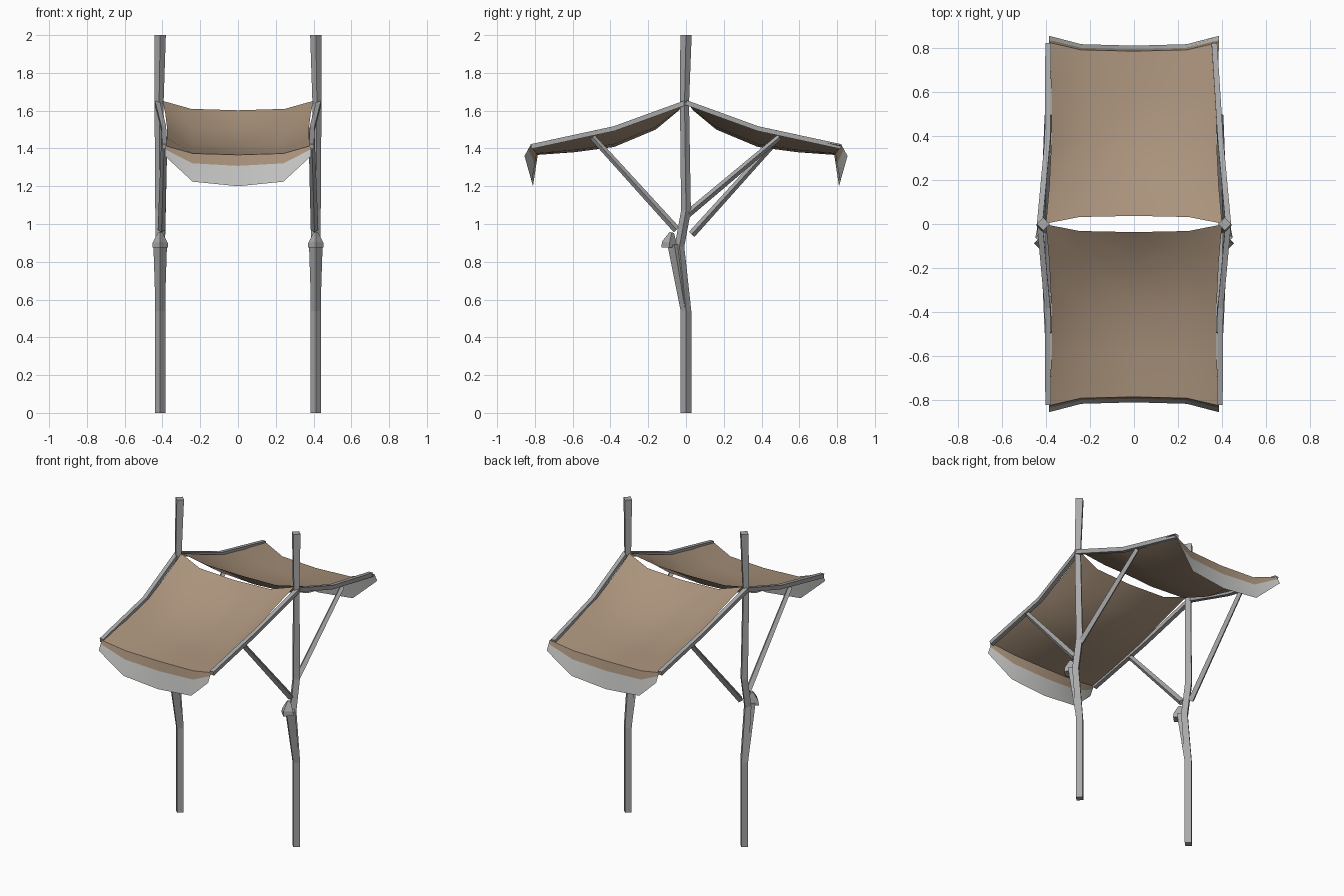
import bpy
import bmesh
import math
from mathutils import Vector

if "Cube" in bpy.data.objects:
    bpy.data.objects.remove(bpy.data.objects["Cube"], do_unlink=True)


def material(name, rgb):
    mat = bpy.data.materials.new(name)
    mat.use_nodes = True
    mat.diffuse_color = (*rgb, 1)
    mat.node_tree.nodes["Principled BSDF"].inputs["Base Color"].default_value = (*rgb, 1)
    return mat


WOOD = material("weathered grey wood", (0.40, 0.40, 0.40))
CLOTH = material("tan cloth", (0.40, 0.29, 0.20))
TRIM = material("pale trim", (0.56, 0.56, 0.55))


def finish(name, bm, mats, smooth=False):
    mesh = bpy.data.meshes.new(name)
    bm.to_mesh(mesh)
    bm.free()
    for mat in mats:
        mesh.materials.append(mat)
    for poly in mesh.polygons:
        poly.use_smooth = smooth
    obj = bpy.data.objects.new(name, mesh)
    bpy.context.collection.objects.link(obj)
    return obj


def beam(name, path, radii, turn=0.0):
    """Four-sided beam swept along a path, with one radius per point."""
    bm = bmesh.new()
    pts = [Vector(p) for p in path]
    rings = []
    for i, p in enumerate(pts):
        along = (pts[min(i + 1, len(pts) - 1)] - pts[max(i - 1, 0)]).normalized()
        u = along.cross(Vector((1, 0, 0))).normalized()
        v = along.cross(u)
        angles = [turn + k * math.pi / 2 for k in range(4)]
        rings.append([bm.verts.new(p + radii[i] * (u * math.cos(a) + v * math.sin(a)))
                      for a in angles])
    for a, b in zip(rings, rings[1:]):
        for k in range(4):
            bm.faces.new((a[k], a[(k + 1) % 4], b[(k + 1) % 4], b[k]))
    bm.faces.new(rings[0])
    bm.faces.new(rings[-1])
    bmesh.ops.recalc_face_normals(bm, faces=bm.faces)
    return finish(name, bm, [WOOD])


def sheet(name, rows, mats, pale_from=None):
    """Surface through rows of points; rows past pale_from take the second colour."""
    bm = bmesh.new()
    grid = [[bm.verts.new(p) for p in row] for row in rows]
    for j, (a, b) in enumerate(zip(grid, grid[1:])):
        for k in range(len(a) - 1):
            face = bm.faces.new((a[k], a[k + 1], b[k + 1], b[k]))
            face.material_index = int(pale_from is not None and j >= pale_from)
    bmesh.ops.recalc_face_normals(bm, faces=bm.faces)
    return finish(name, bm, mats, smooth=True)


# Share of the full sag across the width, edge to edge
ACROSS = [(-1, 0), (-0.62, 0.85), (0, 1), (0.62, 0.85), (1, 0)]


def sag_row(half, s, edge, middle):
    """Row across the awning from edge (y, z) to middle (y, z)."""
    return [Vector((half * x, s * (edge[0] + w * (middle[0] - edge[0])),
                    edge[1] + w * (middle[1] - edge[1]))) for x, w in ACROSS]


# Posts, each with a stubby cut branch
for side, sx in (("left", 1), ("right", -1)):
    x = 0.412 * sx
    beam(side + "_post",
         [(x, 0, 0), (x, 0, 0.54), (x, -0.035, 0.88), (x, 0, 1.07),
          (x + 0.006 * sx, -0.008, 1.64), (x, 0, 2)],
         [0.028, 0.028, 0.026, 0.026, 0.024, 0.03])
    beam(side + "_branch", [(x, 0, 0.52), (x, -0.062, 0.89)], [0.024, 0.036])
    beam(side + "_branch_knob",
         [(x, -0.088, 0.875), (x, -0.088, 0.9), (x, -0.075, 0.955)],
         [0.042, 0.04, 0.012])

# Rafters and slanted braces, front and back
for end, sy in (("front", -1), ("back", 1)):
    for side, sx in (("left", 1), ("right", -1)):
        tip = 0.365 if (sx, sy) == (1, 1) else 0.39
        beam(f"{end}_{side}_rafter",
             [(0.428 * sx, 0, 1.643), (0.393 * sx, 0.38 * sy, 1.505),
              (tip * sx, 0.82 * sy, 1.41)],
             [0.018, 0.018, 0.018], math.pi / 4)
        foot = (-0.05, 0.97)
        if sy > 0:
            foot = (0.0, 1.045) if sx > 0 else (0.03, 0.945)
        beam(f"{end}_{side}_brace",
             [(0.405 * sx, *foot), (0.39 * sx, 0.495 * sy, 1.46)],
             [0.02, 0.016])

    # Sagging cloth from ridge to eave
    rows = [sag_row(0.4, sy, (0.002, 1.652), (0.037, 1.602)),
            sag_row(0.385, sy, (0.17, 1.585), (0.16, 1.5)),
            sag_row(0.375, sy, (0.38, 1.505), (0.38, 1.408)),
            sag_row(0.375, sy, (0.6, 1.455), (0.59, 1.38)),
            sag_row(0.387, sy, (0.825, 1.415), (0.785, 1.366))]
    sheet(end + "_cloth", rows, [CLOTH])

    # Hanging valance with a pale lower band
    top = rows[-1]
    low = sag_row(0.387, sy, (0.855, 1.36), (0.81, 1.2))
    band = [a.lerp(b, 0.35) for a, b in zip(top, low)]
    sheet(end + "_valance", [top, band, low], [CLOTH, TRIM], pale_from=1)
